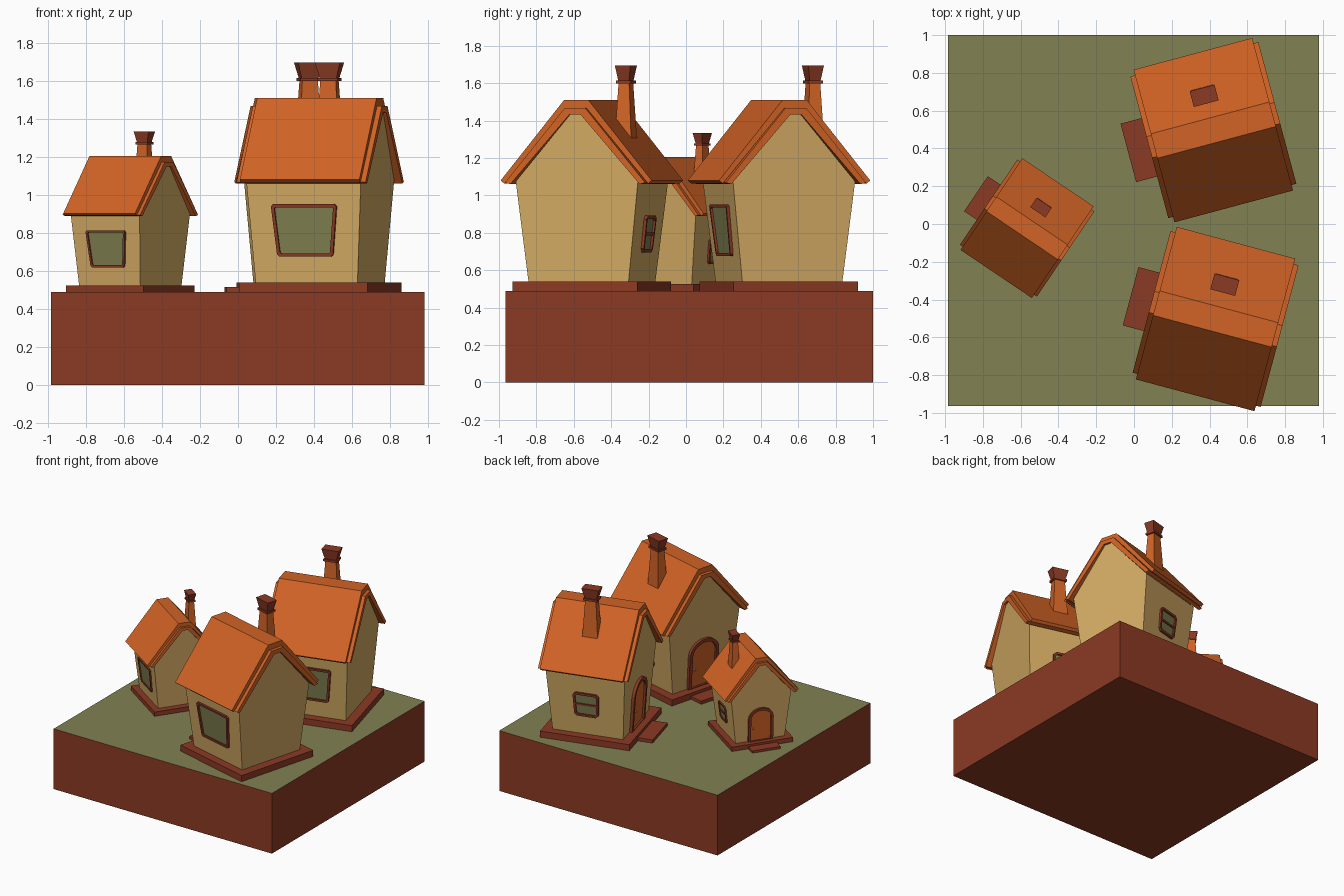
import bpy, bmesh, math
from mathutils import Matrix, Vector

if "Cube" in bpy.data.objects:
    bpy.data.objects.remove(bpy.data.objects["Cube"])


def material(name, rgb):
    m = bpy.data.materials.new(name)
    m.diffuse_color = (*rgb, 1)
    m.use_nodes = True
    m.node_tree.nodes["Principled BSDF"].inputs["Base Color"].default_value = m.diffuse_color
    return m


ORANGE = material("roof_orange", (0.64, 0.125, 0.019))
BROWN = material("brick_brown", (0.26, 0.042, 0.017))
CREAM = material("wall_tan", (0.68, 0.42, 0.13))
GREEN = material("moss_green", (0.22, 0.22, 0.084))
GROUND = 0.49


def finish(name, bm, mats, matrix=Matrix()):
    bmesh.ops.recalc_face_normals(bm, faces=bm.faces[:])
    me = bpy.data.meshes.new(name)
    bm.to_mesh(me)
    bm.free()
    for m in mats:
        me.materials.append(m)
    ob = bpy.data.objects.new(name, me)
    ob.matrix_world = matrix
    bpy.context.collection.objects.link(ob)
    return ob


def loft(name, loops, mat, matrix, ring=False):
    """Skin matching point loops; ring joins last to first, else ends are capped."""
    bm = bmesh.new()
    vs = [[bm.verts.new(p) for p in lp] for lp in loops]
    n = len(loops[0])
    pairs = list(zip(vs, vs[1:])) + ([(vs[-1], vs[0])] if ring else [])
    for a, b in pairs:
        for i in range(n):
            j = (i + 1) % n
            bm.faces.new((a[i], a[j], b[j], b[i]))
    if not ring:
        bm.faces.new(vs[0][::-1])
        bm.faces.new(vs[-1])
    return finish(name, bm, [mat], matrix)


def rect(hx, hy, z, cx=0, cy=0):
    return [(cx + sx * hx, cy + sy * hy, z) for sx, sy in ((-1, -1), (1, -1), (1, 1), (-1, 1))]


def mirror(half):
    """Complete a half profile across y = 0."""
    return half + [(-y, z) for y, z in reversed(half)]


def side_wall(sign):
    """Place outline point (a, z) on the leaning window wall at offset d."""
    return lambda a, z, d: (a, sign * (0.277 + 0.114 * (z - 0.05) + d), z)


def door_wall(a, z, d):
    return (-(0.277 + 0.065 * (z - 0.05) + d), a, z)


def on(place, outline, d):
    return [place(a, z, d) for a, z in outline]


def pane(hb, ht, z0, z1, c):
    """Trapezoid outline with clipped corners."""
    return mirror([(hb - c, z0), (hb, z0 + c), (ht, z1 - c), (ht - c, z1)])


def arch(h, z0, spring, rise):
    pts = [(h, z0)]
    pts += [(h * math.cos(t * math.pi / 16), spring + rise * math.sin(t * math.pi / 16)) for t in range(8)]
    return mirror(pts)


def frame(name, place, outer, inner, mat, mtx, d):
    loft(name, [on(place, inner, -0.01), on(place, outer, -0.01),
                on(place, outer, d), on(place, inner, d)], mat, mtx, ring=True)


def plate(name, place, outline, mat, mtx, d0, d1):
    loft(name, [on(place, outline, d0), on(place, outline, d1)], mat, mtx)


def house(tag, x, y, angle, scale):
    m = (Matrix.Translation((x, y, GROUND)) @ Matrix.Rotation(math.radians(angle), 4, 'Z')
         @ Matrix.Scale(scale, 4))
    # foundation and door step
    loft(tag + "_foundation", [rect(0.35, 0.345, 0), rect(0.35, 0.345, 0.05)], BROWN, m)
    loft(tag + "_door_step", [rect(0.07, 0.16, 0, -0.396), rect(0.07, 0.16, 0.026, -0.396)], BROWN, m)
    # flared walls with gables
    prof = mirror([(0.277, 0.05), (0.338, 0.585), (0.028, 0.945)])
    loft(tag + "_walls", [[(s * (0.277 + 0.065 * (z - 0.05)), a, z) for a, z in prof]
                          for s in (-1, 1)], CREAM, m)
    # two-layer roof: upper slab, then longer trim layer below it
    upper = [(0.06, 0.974), (0.398, 0.573), (0.418, 0.590), (0.067, 1.02)]
    lower = [(0.03, 0.943), (0.358, 0.570), (0.388, 0.578), (0.058, 0.976)]
    for name, half, hx in (("_roof", upper, 0.325), ("_roof_trim", lower, 0.351)):
        shell = mirror(half)
        loft(tag + name, [[(s * hx, a, z) for a, z in shell] for s in (-1, 1)], ORANGE, m)
    # chimney
    cy = 0.188
    loft(tag + "_chimney", [rect(0.066, 0.05, 0.72, 0, cy), rect(0.042, 0.029, 1.115, 0, cy)], ORANGE, m)
    loft(tag + "_chimney_ring", [rect(0.055, 0.04, 1.108, 0, cy), rect(0.055, 0.04, 1.125, 0, cy)], BROWN, m)
    loft(tag + "_chimney_cap", [rect(0.046, 0.03, 1.124, 0, cy), rect(0.068, 0.043, 1.205, 0, cy)], BROWN, m)
    # large front window
    f = side_wall(-1)
    frame(tag + "_front_window_frame", f, pane(0.152, 0.178, 0.185, 0.462, 0.012),
          pane(0.136, 0.160, 0.202, 0.445, 0.006), BROWN, m, 0.016)
    plate(tag + "_front_window_glass", f, pane(0.140, 0.164, 0.198, 0.449, 0.006), GREEN, m, -0.003, 0.004)
    # small barred back window
    b = side_wall(1)
    frame(tag + "_back_window_frame", b, pane(0.094, 0.101, 0.205, 0.402, 0.02),
          pane(0.077, 0.084, 0.223, 0.384, 0.012), BROWN, m, 0.016)
    plate(tag + "_back_window_glass", b, pane(0.080, 0.087, 0.220, 0.387, 0.012), GREEN, m, -0.003, 0.004)
    plate(tag + "_back_window_bar", b, mirror([(0.084, 0.296), (0.084, 0.311)]), BROWN, m, -0.002, 0.012)
    # arched door, frame and knob
    frame(tag + "_door_frame", door_wall, arch(0.14, 0.045, 0.315, 0.12),
          arch(0.112, 0.055, 0.315, 0.092), BROWN, m, 0.022)
    plate(tag + "_door", door_wall, arch(0.116, 0.05, 0.315, 0.096), ORANGE, m, -0.003, 0.006)
    bm = bmesh.new()
    bmesh.ops.create_icosphere(bm, subdivisions=1, radius=0.012,
                               matrix=Matrix.Translation(Vector(door_wall(0.085, 0.2, 0.014))))
    finish(tag + "_door_knob", bm, [CREAM], m)


# ground block, grass on its upper face
bm = bmesh.new()
bmesh.ops.create_cube(bm, size=1, matrix=Matrix.Translation((-0.002, 0.018, GROUND / 2))
                      @ Matrix.Diagonal((1.964, 1.964, GROUND, 1)))
bm.normal_update()
for face in bm.faces:
    face.material_index = 1 if face.normal.z > 0.5 else 0
finish("ground_block", bm, [BROWN, GREEN])

# three copies of the cottage
house("back_cottage", 0.42, 0.497, 15, 1)
house("front_cottage", 0.432, -0.503, -15, 1)
house("small_cottage", -0.566, -0.022, -34, 0.7)
